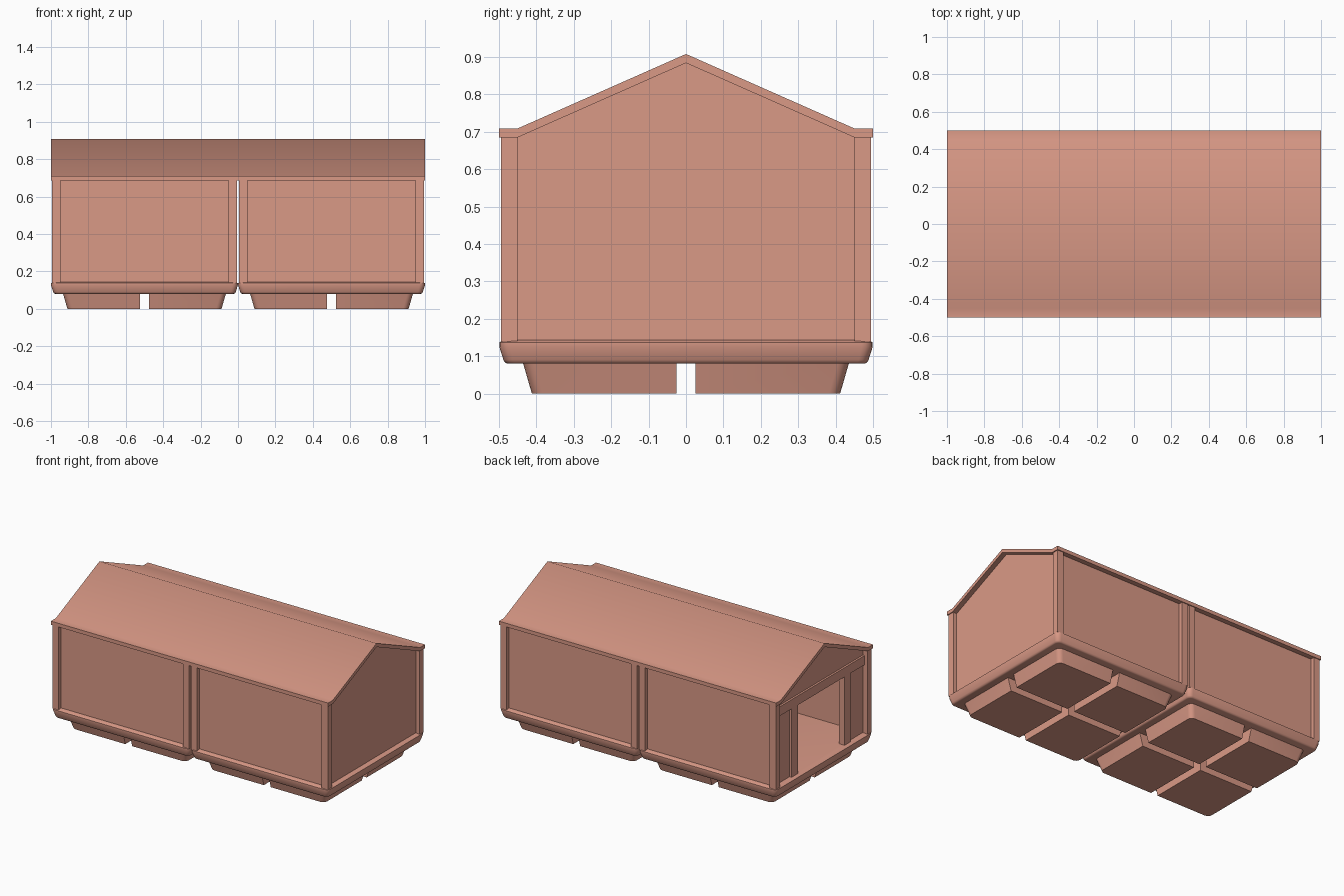
import bpy, bmesh, math
from mathutils import Vector

if "Cube" in bpy.data.objects:
    bpy.data.objects.remove(bpy.data.objects["Cube"])

clay = bpy.data.materials.new("clay")
clay.diffuse_color = (0.70, 0.32, 0.24, 1)
clay.use_nodes = True
clay.node_tree.nodes["Principled BSDF"].inputs["Base Color"].default_value = clay.diffuse_color


def finish(name, bm, angle=None):
    bmesh.ops.recalc_face_normals(bm, faces=bm.faces)
    me = bpy.data.meshes.new(name)
    bm.to_mesh(me)
    bm.free()
    ob = bpy.data.objects.new(name, me)
    bpy.context.collection.objects.link(ob)
    me.materials.append(clay)
    if angle:
        bpy.ops.object.select_all(action='DESELECT')
        ob.select_set(True)
        bpy.context.view_layer.objects.active = ob
        bpy.ops.object.shade_smooth_by_angle(angle=math.radians(angle))
    return ob


def box(name, x0, x1, y0, y1, z0, z1):
    bm = bmesh.new()
    bmesh.ops.create_cube(bm, size=1)
    for v in bm.verts:
        v.co = Vector(((x0 + x1) / 2 + v.co.x * (x1 - x0),
                       (y0 + y1) / 2 + v.co.y * (y1 - y0),
                       (z0 + z1) / 2 + v.co.z * (z1 - z0)))
    return finish(name, bm)


def extrude_x(name, profile, x0, x1, angle=None):
    """Closed (y, z) profile pulled along x."""
    bm = bmesh.new()
    a = [bm.verts.new((x0, y, z)) for y, z in profile]
    b = [bm.verts.new((x1, y, z)) for y, z in profile]
    bm.faces.new(a)
    bm.faces.new(b)
    for i in range(len(a)):
        j = (i + 1) % len(a)
        bm.faces.new((a[i], a[j], b[j], b[i]))
    return finish(name, bm, angle)


def rounded_rect(x0, x1, y0, y1, radii, seg=4):
    """Outline with one radius per corner, starting at (x1, y1)."""
    pts = []
    corners = [(x1, y1, -1, -1), (x0, y1, 1, -1), (x0, y0, 1, 1), (x1, y0, -1, 1)]
    for k, (cx, cy, dx, dy) in enumerate(corners):
        r = radii[k]
        for s in range(seg + 1 if r else 1):
            t = math.pi / 2 * (k + s / seg)
            off = (math.cos(t) * r, math.sin(t) * r) if r else (0, 0)
            pts.append((cx + dx * r + off[0], cy + dy * r + off[1]))
    return pts


def loft(name, rings, angle=40):
    """rings: list of (z, outline) with equal point counts."""
    bm = bmesh.new()
    loops = [[bm.verts.new((x, y, z)) for x, y in pts] for z, pts in rings]
    bm.faces.new(loops[0])
    bm.faces.new(loops[-1])
    for a, b in zip(loops, loops[1:]):
        for i in range(len(a)):
            j = (i + 1) % len(a)
            bm.faces.new((a[i], a[j], b[j], b[i]))
    return finish(name, bm, angle)


TOP, FLOOR = 0.69, 0.143
tray = [(0.08, .477), (0.083, .484), (0.09, .488), (0.125, .499),
        (0.137, .499), (0.141, .493), (0.145, .46)]

for cx in (-0.5, 0.5):
    # floor tray of each module
    loft("floor_tray", [(z, [(x + cx, y) for x, y in
         rounded_rect(-h, h, -h, h, [.03 - (.5 - h) * .3] * 4)]) for z, h in tray])
    for sx in (-1, 1):
        for sy in (-1, 1):
            # tapered foot block, rounded on its outer corner
            loft("foot", [(z, [(cx + sx * x, sy * y) for x, y in
                 rounded_rect(.025, h, .025, h, [.03, 0, 0, 0])])
                 for z, h in ((0, .412), (0.083, .436))])
            # corner post
            xs = sorted((cx + sx * .45, cx + sx * .494))
            ys = sorted((sy * .45, sy * .494))
            box("corner_post", *xs, *ys, FLOOR - .005, TOP)
    for sy in (-1, 1):
        # recessed long wall panel
        box("side_wall", cx - .45, cx + .45, *sorted((sy * .45, sy * .468)), FLOOR, TOP)

# roof shell with flat eaves
roof = [(-.5, .709), (-.45, .709), (0, .908), (.45, .709), (.5, .709),
        (.5, .685), (.45, .685), (0, .884), (-.45, .685), (-.5, .685)]
extrude_x("roof", roof, -1, 1, 60)

# closed end wall
extrude_x("end_wall", [(-.45, FLOOR), (.45, FLOOR), (.45, .688), (0, .887), (-.45, .688)],
          .95, .968)

# entrance end: gable, lintel, jambs and narrow walls beside the opening
extrude_x("entrance_gable", [(-.45, .62), (.45, .62), (.45, .688), (0, .887), (-.45, .688)],
          -.962, -.944)
box("entrance_lintel", -.975, -.938, -.45, .45, .59, .65)
for sy in (-1, 1):
    box("entrance_jamb", -.975, -.938, *sorted((sy * .24, sy * .305)), FLOOR, .59)
    box("entrance_wall", -.962, -.944, *sorted((sy * .305, sy * .45)), FLOOR, .59)
